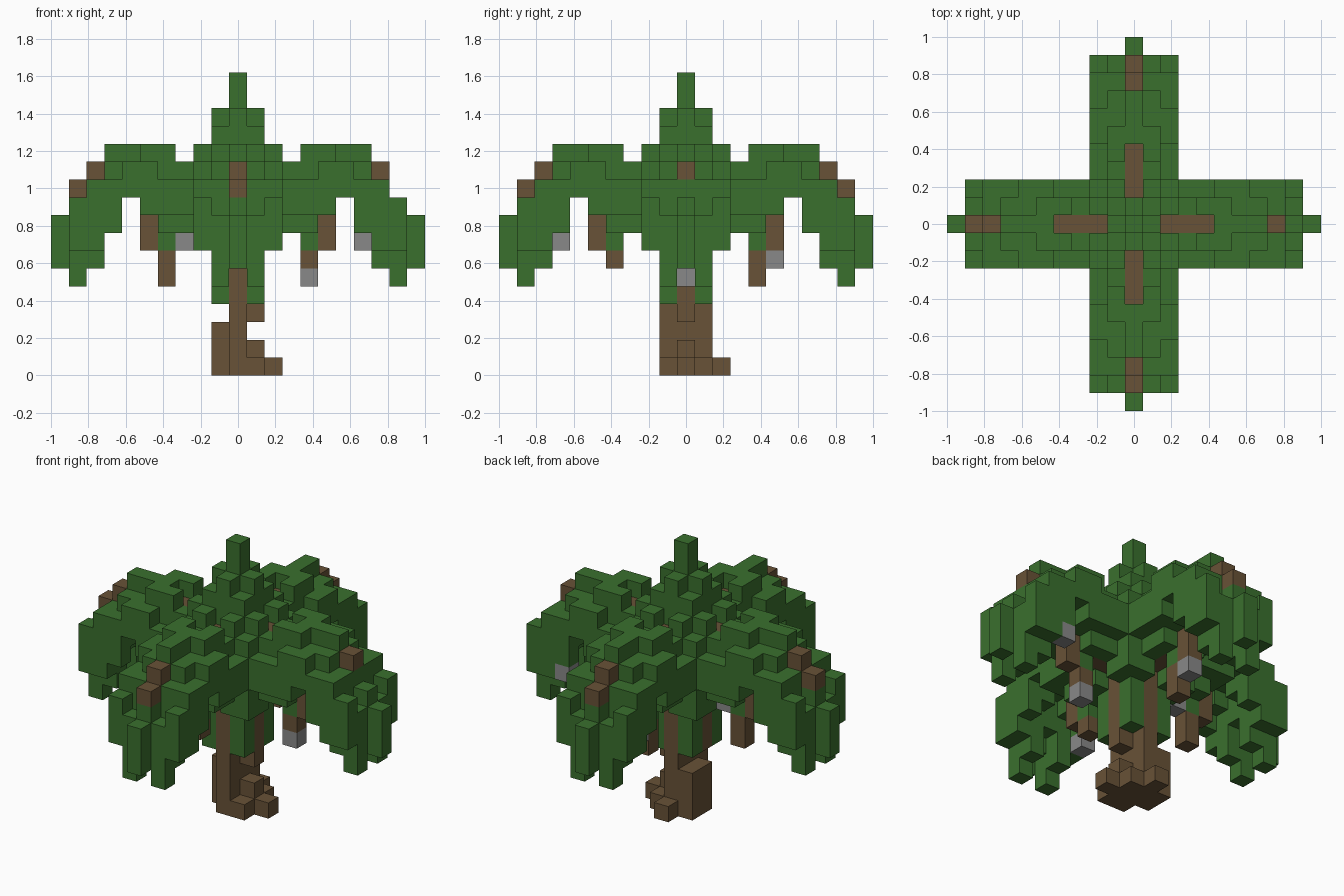
import bpy
import bmesh
from mathutils import Vector

UNIT = 2 / 21  # edge length of one block

if "Cube" in bpy.data.objects:
    bpy.data.objects.remove(bpy.data.objects["Cube"])


def make_material(name, rgb):
    mat = bpy.data.materials.new(name)
    mat.use_nodes = True
    mat.diffuse_color = (*rgb, 1)
    mat.node_tree.nodes["Principled BSDF"].inputs["Base Color"].default_value = (*rgb, 1)
    return mat


materials = {
    "leaf green": make_material("leaf green", (0.042, 0.162, 0.027)),
    "bark brown": make_material("bark brown", (0.138, 0.084, 0.038)),
    "stone grey": make_material("stone grey", (0.25, 0.25, 0.25)),
}

blocks = {}  # (x, y, z) -> part name


def column(part, x, y, bottom, top):
    for z in range(bottom, top):
        blocks[x, y, z] = part


def on_arm(arm, d, j):
    """Turn distance and sideways offset into a place on one of four arms."""
    x, y = d, j
    for _ in range(arm):
        x, y = -y, x
    return x, y


# Leaf canopy: (bottom, top) of each column, going outwards from the trunk
canopy = {
    0: [(8, 11), (8, 11), (7, 11), (9, 13), (10, 13), (10, 13), (8, 11), (7, 10), (6, 9)],
    1: [(7, 13), (8, 12), (8, 13), (9, 13), (10, 12), (9, 12), (6, 11), (5, 9)],
    2: [(7, 12), (9, 11), (9, 11), (9, 12), (10, 12), (8, 11), (7, 11), (7, 10)],
}
for arm in range(4):
    for side, spans in canopy.items():
        for d, (bottom, top) in enumerate(spans, start=2):
            for j in {side, -side}:
                column("leaves", *on_arm(arm, d, j), bottom, top)

# Crown in the middle
for x in (-1, 0, 1):
    for y in (-1, 0, 1):
        corner = x != 0 and y != 0
        column("leaves", x, y, 4 if corner else 8, 14 if corner else 15)
column("leaves", 0, 0, 8, 17)

# Branches: inner spine, outer tips and hanging twigs
RIGHT, BACK, LEFT, FRONT = range(4)
for arm in range(4):
    for d in (2, 3, 4):
        column("branches", *on_arm(arm, d, 0), 11, 12)
    for d in (2, 3):
        column("branches", *on_arm(arm, d, 0), 8, 9)
    column("branches", *on_arm(arm, 8, 0), 11, 12)
    if arm != RIGHT:
        column("branches", *on_arm(arm, 9, 0), 10, 11)
    column("branches", *on_arm(arm, 5, 0), 7, 9)
    column("branches", *on_arm(arm, 4, 0), 5 if arm in (BACK, LEFT) else 6, 7)

# Hanging grey pods
for arm, d, j, z in ((RIGHT, 4, 0, 5), (RIGHT, 7, 2, 7), (BACK, 5, 0, 6),
                     (LEFT, 3, 0, 7), (FRONT, 7, -2, 7)):
    column("hanging_pods", *on_arm(arm, d, j), z, z + 1)

# Trunk with uneven roots
column("trunk", 0, 0, 0, 10)
for x, y, bottom, top in ((0, -1, 0, 8), (0, 1, 0, 8), (1, 0, 3, 8), (-1, 0, 4, 8),
                          (-1, 0, 0, 3), (-1, 1, 0, 3), (1, 0, 0, 2), (1, -1, 0, 1),
                          (1, 1, 0, 1), (2, 0, 0, 1), (0, 2, 0, 1)):
    column("trunk", x, y, bottom, top)


def build_part(name, mat):
    """Make one mesh from the outer faces of the part's blocks."""
    bm = bmesh.new()
    for place, part in blocks.items():
        if part != name:
            continue
        for axis in range(3):
            for sign in (-1, 1):
                step = Vector((0, 0, 0))
                step[axis] = sign
                beside = tuple(int(round(a + b)) for a, b in zip(place, step))
                if beside in blocks:
                    continue
                u, v = Vector((0, 0, 0)), Vector((0, 0, 0))
                u[(axis + 1) % 3] = 0.5
                v[(axis + 2) % 3] = 0.5 * sign
                mid = Vector(place) + Vector((0, 0, 0.5)) + step * 0.5
                corners = (mid - u - v, mid + u - v, mid + u + v, mid - u + v)
                bm.faces.new([bm.verts.new(c * UNIT) for c in corners])
    bmesh.ops.remove_doubles(bm, verts=bm.verts[:], dist=UNIT / 100)
    mesh = bpy.data.meshes.new(name)
    bm.to_mesh(mesh)
    bm.free()
    mesh.materials.append(mat)
    bpy.context.collection.objects.link(bpy.data.objects.new(name, mesh))


build_part("leaves", materials["leaf green"])
build_part("branches", materials["bark brown"])
build_part("trunk", materials["bark brown"])
build_part("hanging_pods", materials["stone grey"])
